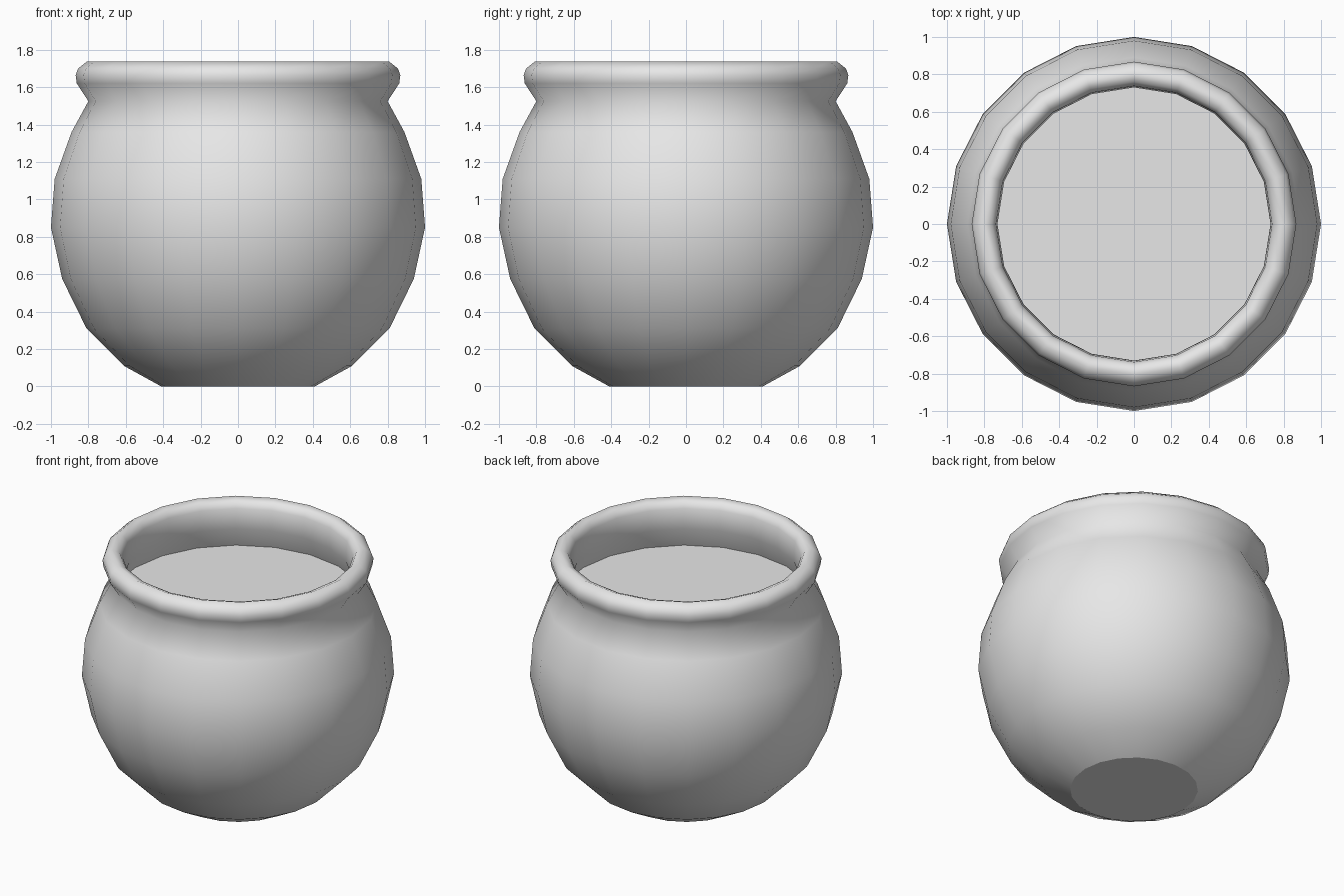
import bpy
import bmesh
from math import tau

SIDES = 20

cube = bpy.data.objects.get("Cube")
if cube:
    bpy.data.objects.remove(cube, do_unlink=True)

# Single plain clay colour
clay = bpy.data.materials.new("light_grey_clay")
clay.use_nodes = True
colour = (0.8, 0.8, 0.8, 1)
clay.diffuse_color = colour
clay.node_tree.nodes["Principled BSDF"].inputs["Base Color"].default_value = colour


def add_object(name, bm):
    bmesh.ops.recalc_face_normals(bm, faces=bm.faces)
    mesh = bpy.data.meshes.new(name)
    bm.to_mesh(mesh)
    bm.free()
    mesh.materials.append(clay)
    obj = bpy.data.objects.new(name, mesh)
    bpy.context.collection.objects.link(obj)
    return obj


# Profile as (radius, height): outer wall, rolled rim, then inner wall
outer_wall = [(0.41, 0), (0.61, 0.11), (0.81, 0.31), (0.94, 0.575), (1, 0.85),
              (0.98, 1.11), (0.89, 1.36), (0.80, 1.525)]
rim = [(0.862, 1.62), (0.868, 1.665), (0.855, 1.70), (0.807, 1.738),
       (0.76, 1.72), (0.738, 1.68)]
inner_wall = [(0.73, 1.54), (0.82, 1.36), (0.91, 1.11), (0.93, 0.85),
              (0.87, 0.6), (0.75, 0.36), (0.56, 0.17), (0.38, 0.07)]

# Pot shell: the profile turned around the z axis
bm = bmesh.new()
verts = [bm.verts.new((r, 0, z)) for r, z in outer_wall + rim + inner_wall]
edges = [bm.edges.new(pair) for pair in zip(verts, verts[1:])]
bmesh.ops.spin(bm, geom=verts + edges, axis=(0, 0, 1), cent=(0, 0, 0),
               angle=tau, steps=SIDES, use_duplicate=False)
bmesh.ops.remove_doubles(bm, verts=bm.verts, dist=0.001)
for face in bm.faces:
    face.smooth = True

# Flat base and inner floor with crisp borders
open_edges = [e for e in bm.edges if e.is_boundary]
for edge in open_edges:
    edge.smooth = False
caps = bmesh.ops.holes_fill(bm, edges=open_edges, sides=SIDES)["faces"]
for face in caps:
    face.smooth = False
add_object("pot_shell", bm)

# Flat surface of the contents just below the neck
bm = bmesh.new()
bmesh.ops.create_circle(bm, cap_ends=True, segments=SIDES, radius=0.805)
contents = add_object("pot_contents", bm)
contents.location.z = 1.39
if contents.data.polygons[0].normal.z < 0:
    contents.data.flip_normals()
